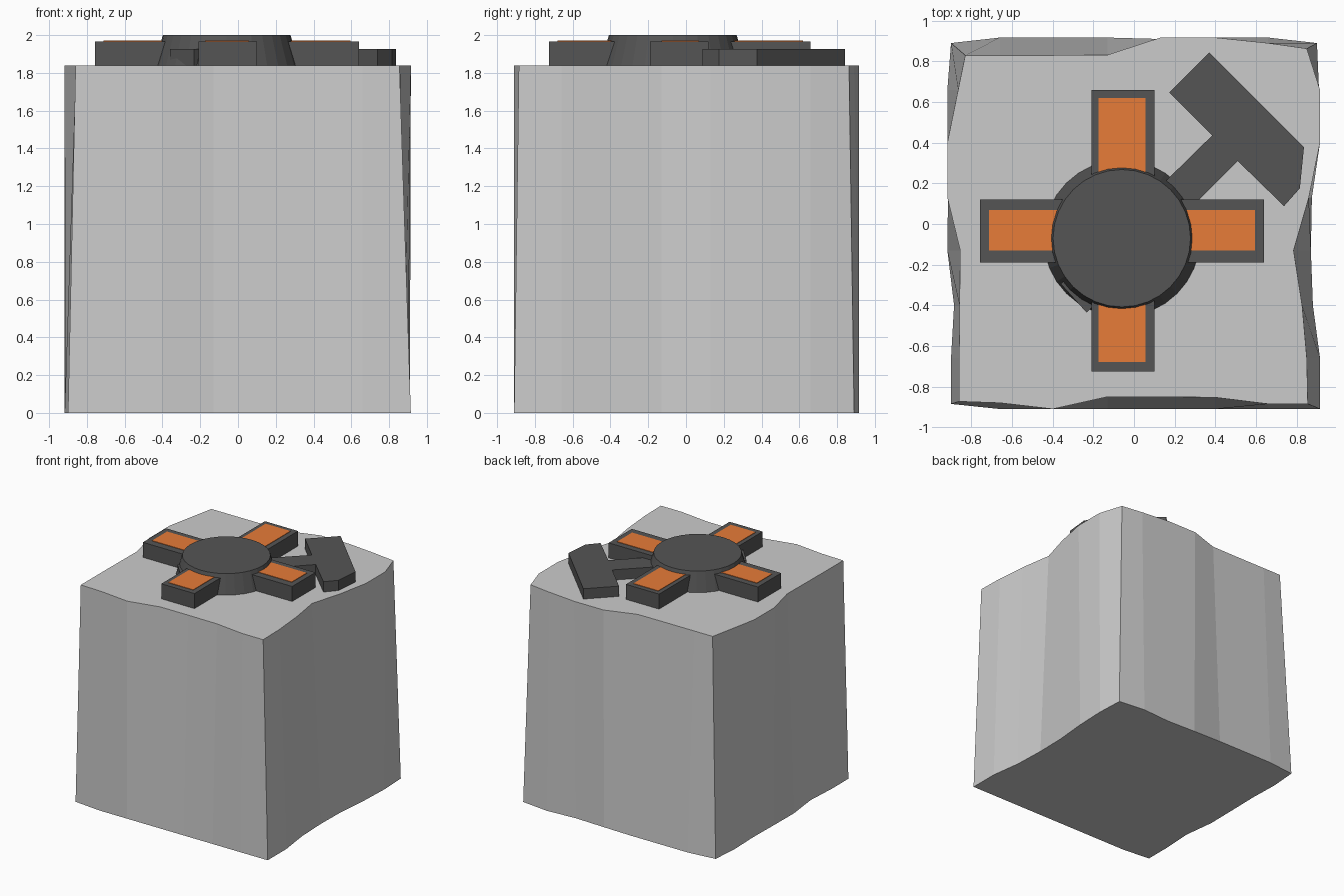
import bpy, bmesh

if "Cube" in bpy.data.objects:
    bpy.data.objects.remove(bpy.data.objects["Cube"])


def material(name, color):
    m = bpy.data.materials.new(name)
    m.diffuse_color = color
    m.use_nodes = True
    m.node_tree.nodes["Principled BSDF"].inputs["Base Color"].default_value = m.diffuse_color
    return m


DARK = material("dark_metal", (0.09, 0.09, 0.09, 1))
ORANGE = material("orange", (0.8, 0.2, 0.04, 1))
BLOCK_TOP = 1.84


def loft(name, lower, upper, z0, z1, mat=None):
    """Join two outlines with the same number of points into a solid."""
    bm = bmesh.new()
    a = [bm.verts.new((x, y, z0)) for x, y in lower]
    b = [bm.verts.new((x, y, z1)) for x, y in upper]
    n = len(a)
    for i in range(n):
        j = (i + 1) % n
        bm.faces.new((a[i], a[j], b[j], b[i]))
    bm.faces.new(a[::-1])
    bm.faces.new(b)
    bmesh.ops.recalc_face_normals(bm, faces=bm.faces)
    me = bpy.data.meshes.new(name)
    bm.to_mesh(me)
    bm.free()
    ob = bpy.data.objects.new(name, me)
    bpy.context.collection.objects.link(ob)
    if mat:
        me.materials.append(mat)
    return ob


def slab(name, x0, x1, y0, y1, z0, z1, mat):
    pts = [(x0, y0), (x1, y0), (x1, y1), (x0, y1)]
    return loft(name, pts, pts, z0, z1, mat)


# Rough stone block: seven strips per side, offsets at the foot and the top
steps = [-0.66, -0.40, -0.13, 0.13, 0.40, 0.66]


def outline(corners, front, right, back, left):
    pts = [corners[0]] + list(zip(steps, front))
    pts += [corners[1]] + list(zip(right, steps))
    pts += [corners[2]] + list(zip(steps, back))[::-1]
    pts += [corners[3]] + list(zip(left, steps))[::-1]
    return pts


foot = outline(
    [(-0.90, -0.885), (0.915, -0.91), (0.90, 0.89), (-0.90, 0.89)],
    [-0.91, -0.91, -0.91, -0.91, -0.91, -0.91],
    [0.915, 0.88, 0.87, 0.875, 0.90, 0.91],
    [0.917, 0.917, 0.917, 0.91, 0.90, 0.917],
    [-0.90, -0.885, -0.918, -0.915, -0.91, -0.918])
rim = outline(
    [(-0.86, -0.873), (0.855, -0.885), (0.85, 0.863), (-0.83, 0.83)],
    [-0.88, -0.91, -0.85, -0.85, -0.853, -0.885],
    [0.85, 0.827, 0.785, 0.86, 0.915, 0.915],
    [0.83, 0.83, 0.832, 0.917, 0.917, 0.89],
    [-0.86, -0.858, -0.855, -0.918, -0.918, -0.865])
loft("stone_block", foot, rim, 0, BLOCK_TOP)

# Crossed arms with coloured inlays, on each side of the hub
cx, cy = -0.06, -0.07
arms = [
    ("left", (-0.757, cx, -0.19, 0.12), (-0.713, cx, -0.13, 0.07)),
    ("right", (cx, 0.64, -0.19, 0.12), (cx, 0.595, -0.13, 0.07)),
    ("front", (-0.21, 0.10, -0.725, cy), (-0.175, 0.057, -0.68, cy)),
    ("back", (-0.21, 0.10, cy, 0.66), (-0.175, 0.057, cy, 0.62)),
]
for side, arm, inlay in arms:
    slab(side + "_arm", *arm, BLOCK_TOP, 1.967, DARK)
    slab(side + "_inlay", *inlay, 1.95, 1.971, ORANGE)

# Tapered round hub
bpy.ops.mesh.primitive_cone_add(vertices=32, radius1=0.385, radius2=0.338, depth=0.16,
                                location=(cx, cy, BLOCK_TOP + 0.08))
hub = bpy.context.object
hub.name = "hub"
hub.data.materials.append(DARK)

# Flat hammer lying diagonally under the hub
hammer = [(-0.36, -0.295), (-0.233, -0.436), (0.51, 0.31), (0.738, 0.088),
          (0.816, 0.176), (0.836, 0.377), (0.37, 0.843), (0.174, 0.647), (0.385, 0.436)]
loft("hammer", hammer, hammer, BLOCK_TOP, 1.927, DARK)
